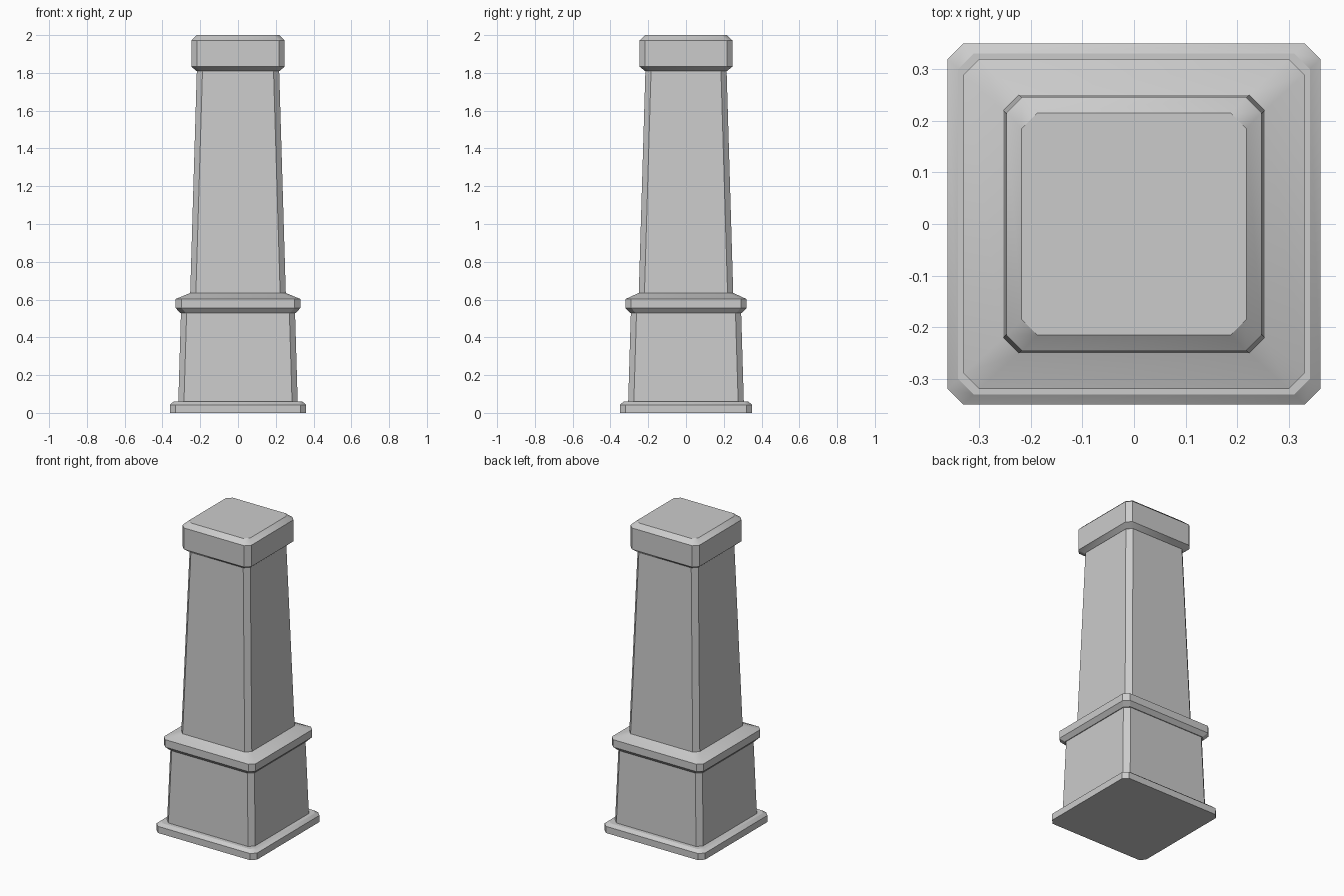
import bpy, bmesh, math

if "Cube" in bpy.data.objects:
    bpy.data.objects.remove(bpy.data.objects["Cube"])


def ring(bm, hx, hy, z, c=0.03):
    """Rectangle with chamfered corners, counter-clockwise."""
    pts = [(hx, -hy + c), (hx, hy - c), (hx - c, hy), (-hx + c, hy),
           (-hx, hy - c), (-hx, -hy + c), (-hx + c, -hy), (hx - c, -hy)]
    return [bm.verts.new((x, y, z)) for x, y in pts]


def loft(name, profile, bottom=False, top=False):
    """Stack chamfered rings (half x, half y, z) and skin them."""
    bm = bmesh.new()
    rings = [ring(bm, *p) for p in profile]
    for a, b in zip(rings, rings[1:]):
        for i in range(8):
            j = (i + 1) % 8
            bm.faces.new((a[i], a[j], b[j], b[i]))
    if bottom:
        bm.faces.new(rings[0][::-1])
    if top:
        bm.faces.new(rings[-1])
    mesh = bpy.data.meshes.new(name)
    bm.to_mesh(mesh)
    bm.free()
    ob = bpy.data.objects.new(name, mesh)
    bpy.context.collection.objects.link(ob)
    bpy.ops.object.select_all(action='DESELECT')
    ob.select_set(True)
    bpy.context.view_layer.objects.active = ob
    bpy.ops.object.shade_smooth_by_angle(angle=math.radians(30))
    return ob


# Rings shared by neighbouring parts
PLINTH_BOTTOM = (0.316, 0.306, 0.06)
PLINTH_TOP = (0.302, 0.292, 0.53)
SHAFT_BOTTOM = (0.253, 0.25, 0.635)
SHAFT_TOP = (0.218, 0.215, 1.81)

# Foot slab with bevelled upper edge
loft("base_slab", [(0.361, 0.35, 0), (0.361, 0.35, 0.043),
                   (0.341, 0.33, 0.06), PLINTH_BOTTOM], bottom=True)

# Tapered plinth block
loft("plinth", [PLINTH_BOTTOM, PLINTH_TOP])

# Projecting moulding with sloped top
loft("moulding", [PLINTH_TOP, (0.307, 0.297, 0.53), (0.33, 0.32, 0.555),
                  (0.33, 0.32, 0.603), SHAFT_BOTTOM])

# Tall tapered shaft
loft("shaft", [SHAFT_BOTTOM, SHAFT_TOP])

# Capital block, bevelled above and below
loft("cap", [SHAFT_TOP, (0.22, 0.217, 1.81), (0.247, 0.246, 1.833),
             (0.247, 0.246, 1.972), (0.218, 0.215, 2.0)], top=True)
